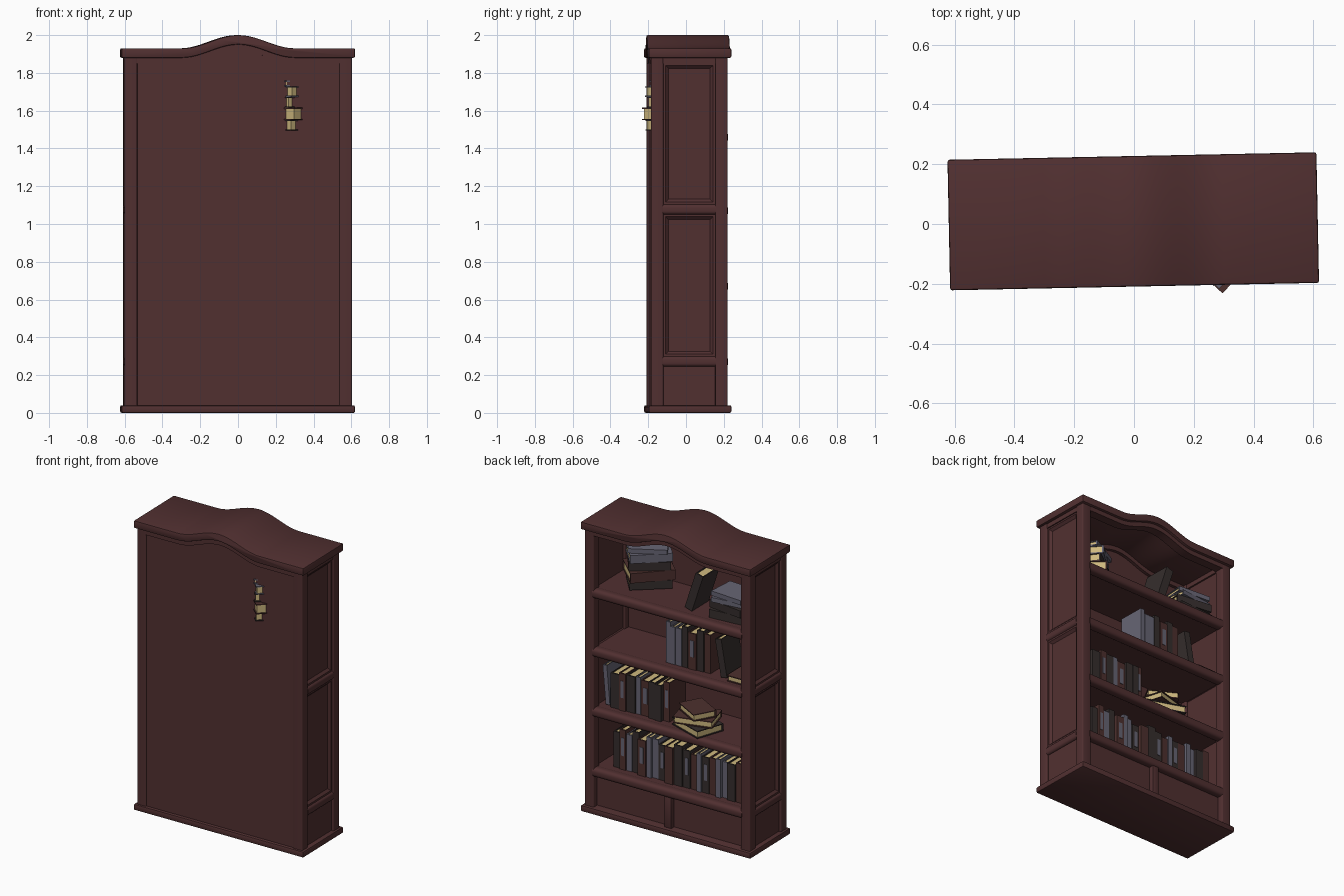
import bpy, bmesh, math, random
from mathutils import Matrix, Vector

if "Cube" in bpy.data.objects:
    bpy.data.objects.remove(bpy.data.objects["Cube"])

random.seed(4)
# whole bookcase stands turned by about one degree
WORLD = Matrix.Translation((-0.0025, 0.009, 0)) @ Matrix.Rotation(math.radians(1.16), 4, 'Z')


def material(name, rgb):
    m = bpy.data.materials.new(name)
    m.diffuse_color = (*rgb, 1)
    m.use_nodes = True
    m.node_tree.nodes["Principled BSDF"].inputs["Base Color"].default_value = m.diffuse_color
    return m


WOOD = material("dark_red_wood", (0.082, 0.029, 0.030))
PAPER = material("cream_paper", (0.62, 0.48, 0.21))
SLATE = material("slate_cover", (0.135, 0.13, 0.175))
CHAR = material("charcoal_cover", (0.036, 0.027, 0.026))
RUST = material("brown_cover", (0.075, 0.030, 0.027))


def finish(name, bm, mats, smooth=True):
    bmesh.ops.recalc_face_normals(bm, faces=bm.faces[:])
    bm.transform(WORLD)
    me = bpy.data.meshes.new(name)
    bm.to_mesh(me)
    bm.free()
    for m in mats:
        me.materials.append(m)
    ob = bpy.data.objects.new(name, me)
    bpy.context.collection.objects.link(ob)
    if smooth:
        bpy.ops.object.select_all(action='DESELECT')
        ob.select_set(True)
        bpy.context.view_layer.objects.active = ob
        bpy.ops.object.shade_smooth_by_angle(angle=math.radians(35))
    return ob


def add_box(bm, x0, x1, y0, y1, z0, z1, mat=0, M=Matrix()):
    T = Matrix.Translation(((x0 + x1) / 2, (y0 + y1) / 2, (z0 + z1) / 2))
    S = Matrix.Diagonal((x1 - x0, y1 - y0, z1 - z0, 1))
    vs = bmesh.ops.create_cube(bm, size=1, matrix=M @ T @ S)['verts']
    for f in {f for v in vs for f in v.link_faces}:
        f.material_index = mat


def box(name, x0, x1, y0, y1, z0, z1, bevel=0.0, seg=3):
    x0, x1 = min(x0, x1), max(x0, x1)
    bm = bmesh.new()
    add_box(bm, x0, x1, y0, y1, z0, z1)
    if bevel:
        bmesh.ops.bevel(bm, geom=bm.edges[:], offset=bevel, segments=seg, profile=0.5, affect='EDGES')
    return finish(name, bm, [WOOD])


def rail(name, a, b, r, bevel):
    """Rail with its long edges rounded: a, b are opposite corners, r the long axis."""
    bm = bmesh.new()
    add_box(bm, min(a[0], b[0]), max(a[0], b[0]), a[1], b[1], a[2], b[2])
    long = [e for e in bm.edges if abs((e.verts[0].co - e.verts[1].co)[r]) > 1e-4]
    bmesh.ops.bevel(bm, geom=long, offset=bevel, segments=4, profile=0.5, affect='EDGES')
    return finish(name, bm, [WOOD])


def bump(x):
    return 0.035 * (1 + math.cos(math.pi * min(abs(x) / 0.30, 1)))


def arch(name, half, y0, y1, lo, hi, bevel=0.0):
    """Board across the width whose edges follow the arch."""
    xs = [-half] + [-0.30 + 0.025 * i for i in range(25)] + [half]
    bm = bmesh.new()
    front = [bm.verts.new((x, y0, hi(x))) for x in xs] + [bm.verts.new((x, y0, lo(x))) for x in reversed(xs)]
    f = bm.faces.new(front)
    ext = bmesh.ops.extrude_face_region(bm, geom=[f])['geom']
    bmesh.ops.translate(bm, vec=(0, y1 - y0, 0), verts=[g for g in ext if isinstance(g, bmesh.types.BMVert)])
    bm.normal_update()
    if bevel:
        rim = [e for e in bm.edges if e.calc_face_angle(0) > 0.8]
        bmesh.ops.bevel(bm, geom=rim, offset=bevel, segments=2, profile=0.5, affect='EDGES')
    return finish(name, bm, [WOOD])


# base, arched crown, arched trims and back board
box("base_slab", -0.6175, 0.6175, -0.2185, 0.2185, 0, 0.04, 0.008, 2)
arch("crown_cap", 0.6175, -0.2185, 0.2185, lambda x: 1.88 + bump(x), lambda x: 1.93 + bump(x), 0.007)
for nm, y0, y1 in (("crown_trim_open_side", 0.14, 0.2), ("crown_trim_back", -0.205, -0.16)):
    arch(nm, 0.54, y0, y1, lambda x: 1.85 + bump(x), lambda x: 1.885 + bump(x))
arch("back_board", 0.54, -0.198, -0.18, lambda x: 0.03, lambda x: 1.86 + bump(x))

# posts, side rails and recessed side panels
for s, side in ((1, "right"), (-1, "left")):
    for nm, y0, y1 in (("back", -0.206, -0.141), ("open", 0.134, 0.199)):
        rail(f"post_{side}_{nm}", (s * 0.535, y0, 0.03), (s * 0.602, y1, 1.89), 2, 0.008)
    for z0, z1 in ((0.245, 0.30), (1.05, 1.105)):
        rail(f"side_rail_{side}", (s * 0.54, -0.145, z0), (s * 0.602, 0.138, z1), 1, 0.018)
    box(f"side_top_rail_{side}", s * 0.54, s * 0.597, -0.145, 0.138, 1.85, 1.89)
    box(f"side_plinth_{side}", s * 0.55, s * 0.585, -0.145, 0.138, 0.03, 0.25)
    for z0, z1 in ((0.295, 1.055), (1.10, 1.855)):
        bm = bmesh.new()
        add_box(bm, 0.55, 0.59, -0.145, 0.138, z0, z1)
        bm.normal_update()
        outer = [f for f in bm.faces if f.normal.x > 0.9]
        bmesh.ops.inset_region(bm, faces=outer, thickness=0.022)
        bmesh.ops.inset_region(bm, faces=outer, thickness=0.022, depth=-0.015)
        bmesh.ops.scale(bm, vec=(s, 1, 1), verts=bm.verts[:])
        finish(f"side_panel_{side}", bm, [WOOD], False)

# shelves with rounded lips
SHELF = (0.30, 0.70, 1.10, 1.49)
for z in SHELF:
    box("shelf_board", -0.555, 0.555, -0.185, 0.16, z - 0.045, z - 0.003)
    rail("shelf_lip", (-0.545, 0.14, z - 0.06), (0.545, 0.203, z), 0, 0.022)

# plinth front below the lowest shelf
box("plinth_board", -0.54, 0.54, 0.145, 0.16, 0.03, 0.25)
box("plinth_divider", -0.025, 0.025, 0.15, 0.192, 0.03, 0.25, 0.005, 2)


def book(name, w, d, h, cover, M, label=None):
    """Upright book: spine on +y, thickness along x, origin bottom centre of the spine."""
    bm = bmesh.new()
    t = 0.006
    for s in (-1, 1):
        a, b = sorted((s * w / 2, s * (w / 2 - t)))
        add_box(bm, a, b, -d, 0, 0, h, 0, M)
    add_box(bm, -w / 2, w / 2, -t, 0.004, 0, h, 0, M)
    add_box(bm, -w / 2 + t, w / 2 - t, -d + 0.007, -t, 0.007, h - 0.007, 1, M)
    if label:
        add_box(bm, -w * 0.25, w * 0.2, 0, 0.007, h * 0.35, h * 0.8, 2, M)
    return finish(name, bm, [cover, PAPER, label or cover], False)


def row(z, x, end, colours):
    """Upright books from +x towards -x."""
    i = 0
    while True:
        c = colours[i % len(colours)]
        w = random.uniform(0.03, 0.042) if c is SLATE else random.uniform(0.042, 0.062)
        if x - w < end:
            break
        M = Matrix.Translation((x - w / 2, 0.115 + random.uniform(-0.012, 0.015), z))
        label = SLATE if c is not SLATE and i % 3 == 1 else None
        book("upright_book", w, random.uniform(0.17, 0.2), random.uniform(0.23, 0.275), c, M, label)
        x -= w + 0.003
        i += 1


def lean(x, z, w, h, deg, cover):
    M = Matrix.Translation((x, 0.115, z + 0.006)) @ Matrix.Rotation(math.radians(deg), 4, 'Y')
    book("leaning_book", w, 0.18, h, cover, M)


def pile(cx, cy, z, books):
    """Lying books, each (thickness, depth, length, turn, cover)."""
    for w, d, h, deg, cover in books:
        M = (Matrix.Translation((cx, cy, z + w / 2)) @ Matrix.Rotation(math.radians(deg), 4, 'Z')
             @ Matrix.Translation((-h / 2, d / 2, 0)) @ Matrix.Rotation(math.radians(90), 4, 'Y'))
        book("lying_book", w, d, h, cover, M)
        z += w + 0.001


# lowest shelf: full row
row(SHELF[0], 0.45, -0.50, [CHAR, RUST, SLATE, CHAR, RUST, SLATE, SLATE, CHAR, RUST, CHAR])
# second shelf: row and a small pile
lean(0.485, SHELF[1], 0.03, 0.26, 5, SLATE)
row(SHELF[1], 0.46, 0.0, [CHAR, RUST, CHAR, SLATE, RUST, CHAR])
pile(-0.14, 0.08, SHELF[1], [(0.05, 0.19, 0.26, 160, CHAR), (0.045, 0.18, 0.25, 195, RUST),
                             (0.045, 0.15, 0.2, 150, RUST)])
# third shelf: row, leaning book, one lying book
row(SHELF[2], 0.06, -0.28, [SLATE, SLATE, SLATE, CHAR, RUST, CHAR, RUST])
lean(-0.36, SHELF[2], 0.045, 0.25, 10, CHAR)
pile(-0.46, 0.03, SHELF[2], [(0.04, 0.13, 0.22, 90, RUST)])
# top shelf: turned pile poking through the back board, leaning book, pile
pile(0.312, -0.07, SHELF[3] + 0.005, [(0.055, 0.2, 0.26, 40, CHAR), (0.065, 0.22, 0.28, 46, RUST),
                                     (0.055, 0.19, 0.255, 36, CHAR), (0.055, 0.2, 0.26, 42, SLATE),
                                     (0.03, 0.19, 0.24, 28, SLATE)])
lean(-0.10, SHELF[3], 0.055, 0.26, -18, CHAR)
pile(-0.385, 0.03, SHELF[3], [(0.055, 0.19, 0.26, 4, CHAR), (0.05, 0.19, 0.25, -8, CHAR),
                              (0.03, 0.18, 0.24, 6, SLATE), (0.03, 0.18, 0.23, -5, SLATE)])
